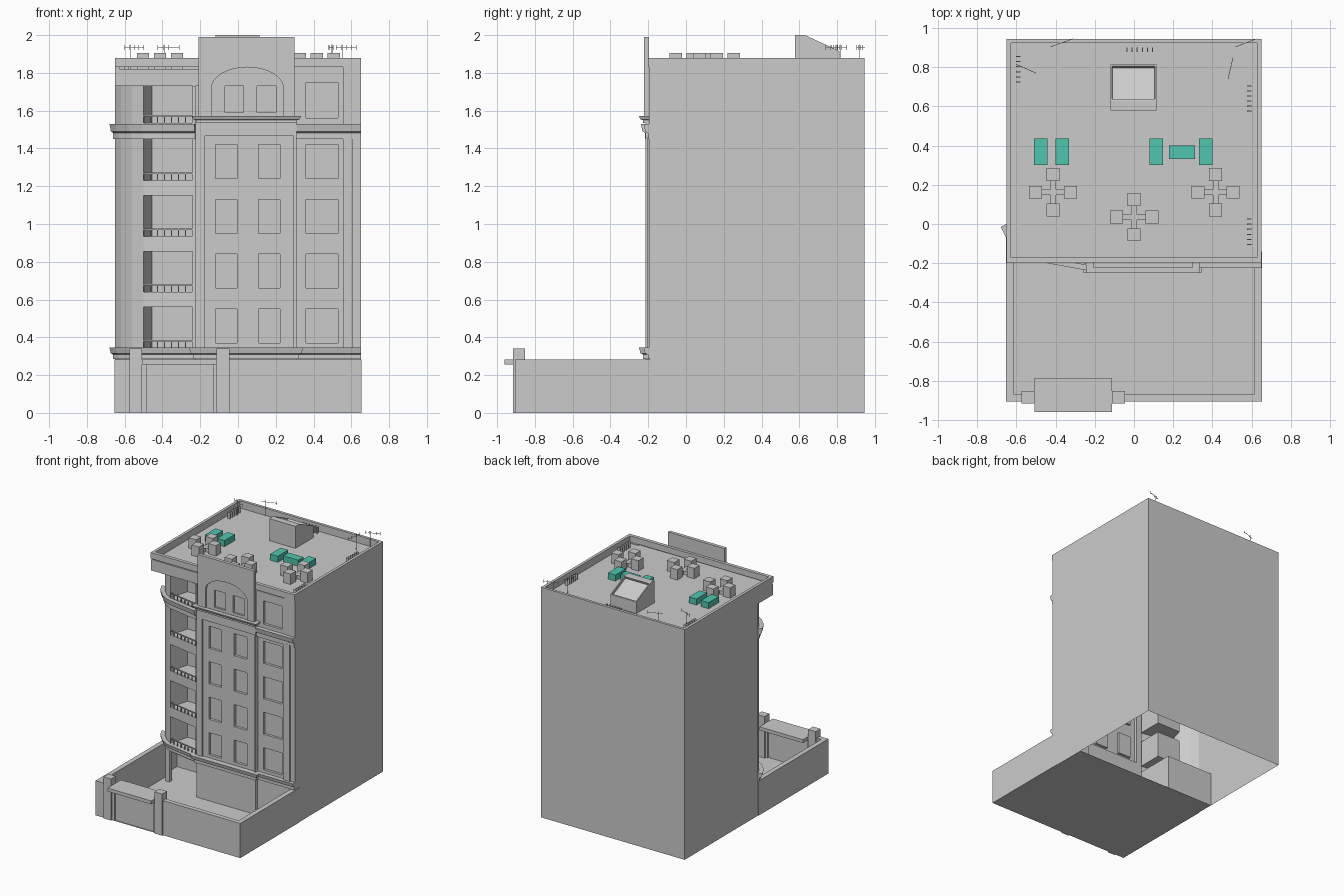
import bpy, bmesh, math
from mathutils import Vector, Matrix

if "Cube" in bpy.data.objects:
    bpy.data.objects.remove(bpy.data.objects["Cube"])

def make(name, verts, faces, mat=None):
    me = bpy.data.meshes.new(name)
    me.from_pydata([tuple(v) for v in verts], [], faces)
    bm = bmesh.new(); bm.from_mesh(me)
    bmesh.ops.recalc_face_normals(bm, faces=bm.faces)
    bm.to_mesh(me); bm.free()
    ob = bpy.data.objects.new(name, me)
    bpy.context.collection.objects.link(ob)
    if mat: me.materials.append(mat)
    return ob

def quads(name, qs):
    return make(name, [p for q in qs for p in q], [tuple(range(4*i, 4*i+4)) for i in range(len(qs))])

def prism(name, pts, z0, z1, mat=None, skip=()):
    """Extrude an XY footprint; skip lists side indices left open."""
    n = len(pts)
    v = [(x, y, z0) for x, y in pts] + [(x, y, z1) for x, y in pts]
    f = [tuple(range(n))[::-1], tuple(range(n, 2*n))]
    f += [(i, (i+1) % n, (i+1) % n + n, i+n) for i in range(n) if i not in skip]
    return make(name, v, f, mat)

def box(name, x0, x1, y0, y1, z0, z1, mat=None):
    return prism(name, [(x0, y0), (x1, y0), (x1, y1), (x0, y1)], z0, z1, mat)

def sweep(name, path, prof):
    """Sweep an (outward offset, z) profile along an XY path with mitred corners."""
    P = [Vector(p) for p in path]
    N = [Vector(((b-a).y, -(b-a).x)).normalized() for a, b in zip(P, P[1:])]
    verts, m = [], len(prof)
    for i, p in enumerate(P):
        a, b = N[max(i-1, 0)], N[min(i, len(N)-1)]
        mit = (a+b) / (1 + a.dot(b))
        verts += [(*(p + mit*o), z) for o, z in prof]
    f = [(i*m+j, i*m+(j+1) % m, (i+1)*m+(j+1) % m, (i+1)*m+j) for i in range(len(P)-1) for j in range(m)]
    f += [tuple(range(m)), tuple(range(len(verts)-m, len(verts)))]
    return make(name, verts, f)

def window_wall(name, x0, x1, z0, z1, y, holes, depth=0.02):
    """Front-facing wall with shallow window recesses (hx0, hx1, hz0, hz1)."""
    xs = sorted({x0, x1, *[h[0] for h in holes], *[h[1] for h in holes]})
    zs = sorted({z0, z1, *[h[2] for h in holes], *[h[3] for h in holes]})
    q = []
    for a, b in zip(xs, xs[1:]):
        for c, d in zip(zs, zs[1:]):
            inside = any(h[0] <= a and b <= h[1] and h[2] <= c and d <= h[3] for h in holes)
            k = y + depth if inside else y
            q.append([(a, k, c), (b, k, c), (b, k, d), (a, k, d)])
    for a, b, c, d in holes:
        ring = [(a, c), (b, c), (b, d), (a, d)]
        for (p, r), (s, t) in zip(ring, ring[1:] + ring[:1]):
            q.append([(p, y, r), (s, y, t), (s, y+depth, t), (p, y+depth, r)])
    return quads(name, q)

W, BACK, TOP, ROOF = 0.65, 0.945, 1.88, 1.82
BAY = [(-W, 0), (-.62, -.06), (-.56, -.12), (-.5, -.155), (-.24, -.203), (-.225, -.205)]

# Hollow main shell, open underneath
quads("main_walls", [
    [(W, -.19, 0), (W, BACK, 0), (W, BACK, TOP), (W, -.19, TOP)],
    [(-W, BACK, 0), (W, BACK, 0), (W, BACK, TOP), (-W, BACK, TOP)],
    [(-W, 0, 0), (-W, BACK, 0), (-W, BACK, TOP), (-W, 0, TOP)],
    [(-W, -.19, ROOF), (W, -.19, ROOF), (W, BACK, ROOF), (-W, BACK, ROOF)]])
box("parapet_back", -W, W, BACK-.022, BACK, ROOF, TOP)
box("parapet_front", -W, W, -.2, -.172, 1.83, TOP)
for s, n in ((-1, "left"), (1, "right")):
    box("parapet_" + n, min(s*W, s*.627), max(s*W, s*.627), -.19, BACK, ROOF, TOP)

# Curved bay on the left with loggias, balconies and an overhang above
levels = [(.345, .56), (.64, .855), (.935, 1.15), (1.23, 1.45), (1.535, 1.73)]
def strip(name, pts, z0, z1):
    quads(name, [[(*a, z0), (*b, z0), (*b, z1), (*a, z1)] for a, b in zip(pts, pts[1:])])
strip("bay_side", BAY[:4], .28, 1.73)
strip("bay_edge", BAY[4:], .28, 1.73)
solid = [.28] + [z for l in levels for z in l]
for i in range(0, 10, 2):
    strip("bay_spandrel", BAY[3:5], solid[i], solid[i+1])
for z0, z1 in levels:
    prism("loggia", [BAY[3], BAY[4], (-.24, 0), (-.455, 0)], z0, z1, skip=(0,))
    sweep("balcony_rail", BAY[3:5], [(0, z0+.034), (.008, z0+.034), (.008, z0+.042), (0, z0+.042)])
    for k in range(8):
        p = Vector(BAY[3]).lerp(Vector(BAY[4]), k/7)
        box("baluster", p.x-.003, p.x+.003, p.y-.007, p.y, z0, z0+.036)
prism("bay_overhang", [(-W, -.192), (-.21, -.192), (-.21, .0), (-W, .0)], 1.73, ROOF)
prism("porch_ceiling", BAY + [(-.225, .14), (-W, .14)], .275, .28)
quads("porch_walls", [[(-W, .14, 0), (-.225, .14, 0), (-.225, .14, .28), (-W, .14, .28)],
                      [(-.225, -.2, 0), (-.225, .14, 0), (-.225, .14, .28), (-.225, -.2, .28)]])
box("porch_pillar", -.575, -.54, -.115, -.08, 0, .28)

# Central tower: base, framed window panel, arched top
sills = [.37 + .29*k for k in range(4)]
box("tower_base", -.225, .31, -.215, -.18, 0, .345)
box("tower_frame_left", -.225, -.175, -.215, -.18, .345, 1.55)
box("tower_frame_right", .295, .31, -.215, -.18, .345, 1.55)
box("tower_frame_top", -.175, .295, -.215, -.18, 1.465, 1.55)
window_wall("tower_panel", -.175, .295, .345, 1.465, -.203,
            [(x, x+.115, z, z+.18) for x in (-.12, .108) for z in sills])
arc = [(.05 + .19*math.cos(t), 1.72 + .11*math.sin(t)) for t in [math.pi*i/16 for i in range(17)]]
out = [(-.21, 1.55), (-.21, 1.99), (.3, 1.99), (.3, 1.55), (.24, 1.55)] + arc + [(-.14, 1.55)]
n = len(out)
make("arched_tower_top", [(x, -.222, z) for x, z in out] + [(x, -.195, z) for x, z in out],
     [tuple(range(n)), tuple(range(n, 2*n))] + [(i, (i+1) % n, (i+1) % n+n, i+n) for i in range(n)])
window_wall("arch_panel", -.15, .25, 1.55, 1.85, -.206,
            [(-.07, .03, 1.59, 1.73), (.1, .2, 1.59, 1.73)], .015)

# Right wing of the facade
box("right_base", .31, W, -.19, -.17, 0, .345)
window_wall("right_panel", .31, W, .345, 1.46, -.187, [(.36, .53, z, z+.18) for z in sills])
box("right_pilaster", .555, .61, -.203, -.18, .345, 1.46)
box("right_end_pilaster", .61, W, -.195, -.18, .345, 1.46)
window_wall("right_upper_panel", .3, .555, 1.46, 1.83, -.187, [(.36, .53, 1.56, 1.75)])
box("right_upper_strip", .555, W, -.195, -.17, 1.46, 1.83)

# Cornices
def cornice(name, path, z0, z1):
    h = z1 - z0
    sweep(name, path, [(0, z0), (.012, z0), (.012, z0+.4*h), (.026, z0+.5*h), (.034, z1), (0, z1)])
RIGHT = [(.31, -.19), (W, -.19)]
CENTRE = [(-.225, -.215), (.31, -.215)]
cornice("lower_cornice", BAY[:4] + [BAY[5]] + CENTRE + RIGHT, .285, .345)
cornice("upper_cornice_left", BAY[:4] + [BAY[5]], 1.45, 1.53)
cornice("upper_cornice_right", RIGHT, 1.45, 1.53)
cornice("tower_cornice", [(-.21, -.185), (-.21, -.215), (.3, -.215), (.3, -.185)], 1.535, 1.572)

# Yard with walls, gate and canopy
quads("yard_floor", [[(-W, -.905, 0), (W, -.905, 0), (W, .14, 0), (-W, .14, 0)]])
box("yard_wall_left", -.654, -.615, -.905, 0, 0, .283)
box("yard_wall_right", .615, .654, -.905, -.14, 0, .283)
box("yard_wall_front_a", -.654, -.485, -.905, -.868, 0, .283)
box("yard_wall_front_b", -.13, .654, -.905, -.868, 0, .283)
box("gate", -.485, -.13, -.892, -.88, 0, .255)
box("gate_canopy", -.508, -.113, -.96, -.785, .255, .283)
for x in (-.575, -.113):
    box("gate_post", x, x+.068, -.915, -.853, 0, .34)

# Stair housing with a sunken sloped skylight
side = [(.578, ROOF), (.578, 2.0), (.63, 2.0), (.813, 1.915), (.813, ROOF)]
house = make("stair_housing", [(x, y, z) for x in (-.12, .115) for y, z in side],
             [tuple(range(5)), tuple(range(5, 10))] + [(i, (i+1) % 5, (i+1) % 5+5, i+5) for i in range(5)])
bm = bmesh.new(); bm.from_mesh(house.data)
slope = [f for f in bm.faces if f.normal.z > .3 and f.normal.y > .2]
bmesh.ops.inset_region(bm, faces=slope, thickness=.012)
bmesh.ops.inset_region(bm, faces=slope, thickness=.001, depth=-.02)
bm.to_mesh(house.data); bm.free()

# Teal roof units
teal = bpy.data.materials.new("teal")
teal.diffuse_color = (.08, .56, .43, 1)
teal.use_nodes = True
teal.node_tree.nodes["Principled BSDF"].inputs["Base Color"].default_value = teal.diffuse_color
for x in (-.51, -.4, .08, .333):
    box("roof_unit", x, x+.068, .302, .436, ROOF, 1.87, teal)
box("roof_unit_wide", .178, .311, .333, .4, ROOF, 1.87, teal)

# Vent clusters: four boxes joined by crossed ducts
for cx, cy in ((-.413, .162), (.416, .162), (.001, .035)):
    for dx, dy in ((.09, 0), (-.09, 0), (0, .09), (0, -.09)):
        x, y = cx+dx, cy+dy
        box("vent_box", x-.033, x+.033, y-.033, y+.033, ROOF, 1.905)
    box("vent_duct_x", cx-.06, cx+.06, cy-.014, cy+.014, ROOF, 1.85)
    box("vent_duct_y", cx-.014, cx+.014, cy-.06, cy+.06, ROOF, 1.85)

# Aerials: mast, boom and short cross elements
def rod(name, a, b, r=.0018):
    a, b = Vector(a), Vector(b)
    bm = bmesh.new()
    M = Matrix.Translation((a+b)/2) @ (b-a).to_track_quat('Z', 'Y').to_matrix().to_4x4()
    bmesh.ops.create_cone(bm, cap_ends=True, segments=6, radius1=r, radius2=r, depth=(b-a).length, matrix=M)
    me = bpy.data.meshes.new(name); bm.to_mesh(me); bm.free()
    bpy.context.collection.objects.link(bpy.data.objects.new(name, me))
for a, b in (((-.425, .905), (-.31, .945)), ((-.6, .815), (-.5, .77)),
             ((.52, .905), (.625, .945)), ((.505, .85), (.48, .74))):
    a, b = Vector(a), Vector(b)
    m = a.lerp(b, .3)
    rod("aerial_mast", (*m, ROOF), (*m, 1.95))
    rod("aerial_boom", (*a, 1.935), (*b, 1.935))
    for k in range(5):
        p = a.lerp(b, k/4)
        rod("aerial_element", (*p, 1.922), (*p, 1.948), .0012)

# Rows of small pipe stacks near the parapet
for cx, cy, ux, uy in ((-.59, .79, 0, 1), (.03, .89, 1, 0), (.588, .64, 0, 1), (.588, -.04, 0, 1)):
    for k in range(6):
        t = (k - 2.5) * .026
        x, y = cx + ux*t, cy + uy*t
        box("pipe_stack", x-.003-.009*uy, x+.003+.009*uy, y-.003-.009*ux, y+.003+.009*ux, ROOF, 1.87)
